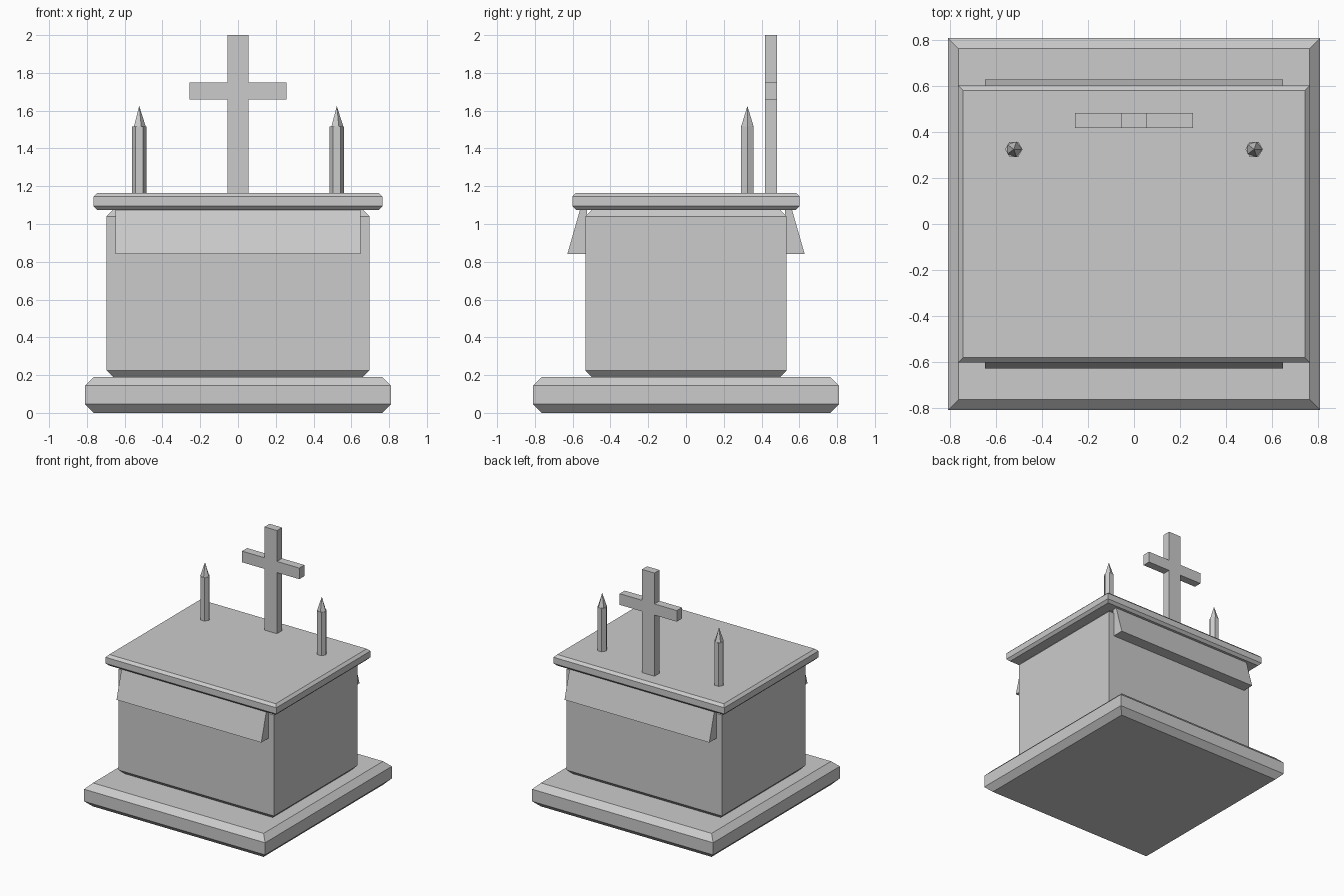
import bpy
import bmesh
from math import cos, sin, tau
from mathutils import Vector

if "Cube" in bpy.data.objects:
    bpy.data.objects.remove(bpy.data.objects["Cube"])


def loft(name, rings):
    """Closed solid skinned through a stack of equal-length point rings."""
    bm = bmesh.new()
    loops = [[bm.verts.new(p) for p in ring] for ring in rings]
    n = len(loops[0])
    for a, b in zip(loops, loops[1:]):
        for i in range(n):
            j = (i + 1) % n
            bm.faces.new((a[i], a[j], b[j], b[i]))
    bm.faces.new(loops[0][::-1])
    bm.faces.new(loops[-1])
    bmesh.ops.remove_doubles(bm, verts=bm.verts, dist=1e-5)
    bmesh.ops.recalc_face_normals(bm, faces=bm.faces)
    mesh = bpy.data.meshes.new(name)
    bm.to_mesh(mesh)
    bm.free()
    obj = bpy.data.objects.new(name, mesh)
    bpy.context.collection.objects.link(obj)
    return obj


def chamfered_slab(name, hx, hy, z0, z1, c):
    """Box whose top and bottom rims are chamfered, with sharp uprights."""
    def rect(inset, z):
        x, y = hx - inset, hy - inset
        return [(-x, -y, z), (x, -y, z), (x, y, z), (-x, y, z)]
    return loft(name, [rect(c, z0), rect(0, z0 + c), rect(0, z1 - c), rect(c, z1)])


def cone(name, x, y, z0, z1, r0, r1, sides):
    bm = bmesh.new()
    bmesh.ops.create_cone(bm, cap_ends=True, segments=sides, radius1=r0,
                          radius2=r1, depth=z1 - z0)
    # first corner points along +x
    for v in bm.verts:
        v.co = Vector((v.co.y + x, -v.co.x + y, v.co.z + (z0 + z1) / 2))
    bmesh.ops.remove_doubles(bm, verts=bm.verts, dist=1e-5)
    mesh = bpy.data.meshes.new(name)
    bm.to_mesh(mesh)
    bm.free()
    obj = bpy.data.objects.new(name, mesh)
    bpy.context.collection.objects.link(obj)
    return obj


# Stepped block: plinth, body and table top
chamfered_slab("plinth", 0.81, 0.81, 0.0, 0.19, 0.046)
chamfered_slab("body", 0.695, 0.533, 0.19, 1.075, 0.034)
chamfered_slab("table_top", 0.765, 0.602, 1.075, 1.165, 0.02)

# Sloping cloth hanging on the front and back
for side, name in ((-1, "front_cloth"), (1, "back_cloth")):
    profile = [(0.56, 1.08), (0.628, 0.842), (0.525, 0.842), (0.525, 1.08)]
    loft(name, [[(x, side * y, z) for y, z in profile] for x in (-0.648, 0.648)])

# Standing cross, one outline given depth
half = [(0.056, 1.165), (0.056, 1.66), (0.256, 1.66),
        (0.256, 1.75), (0.056, 1.75), (0.056, 2.0)]
outline = half + [(-x, z) for x, z in reversed(half)]
loft("cross", [[(x, y, z) for x, z in outline] for y in (0.418, 0.483)])

# Pair of candles with pointed flames
for x, side in ((-0.523, "left"), (0.523, "right")):
    cone(side + "_candle", x, 0.325, 1.165, 1.515, 0.038, 0.038, 6)
    cone(side + "_flame", x, 0.325, 1.515, 1.625, 0.035, 0.0, 5)
